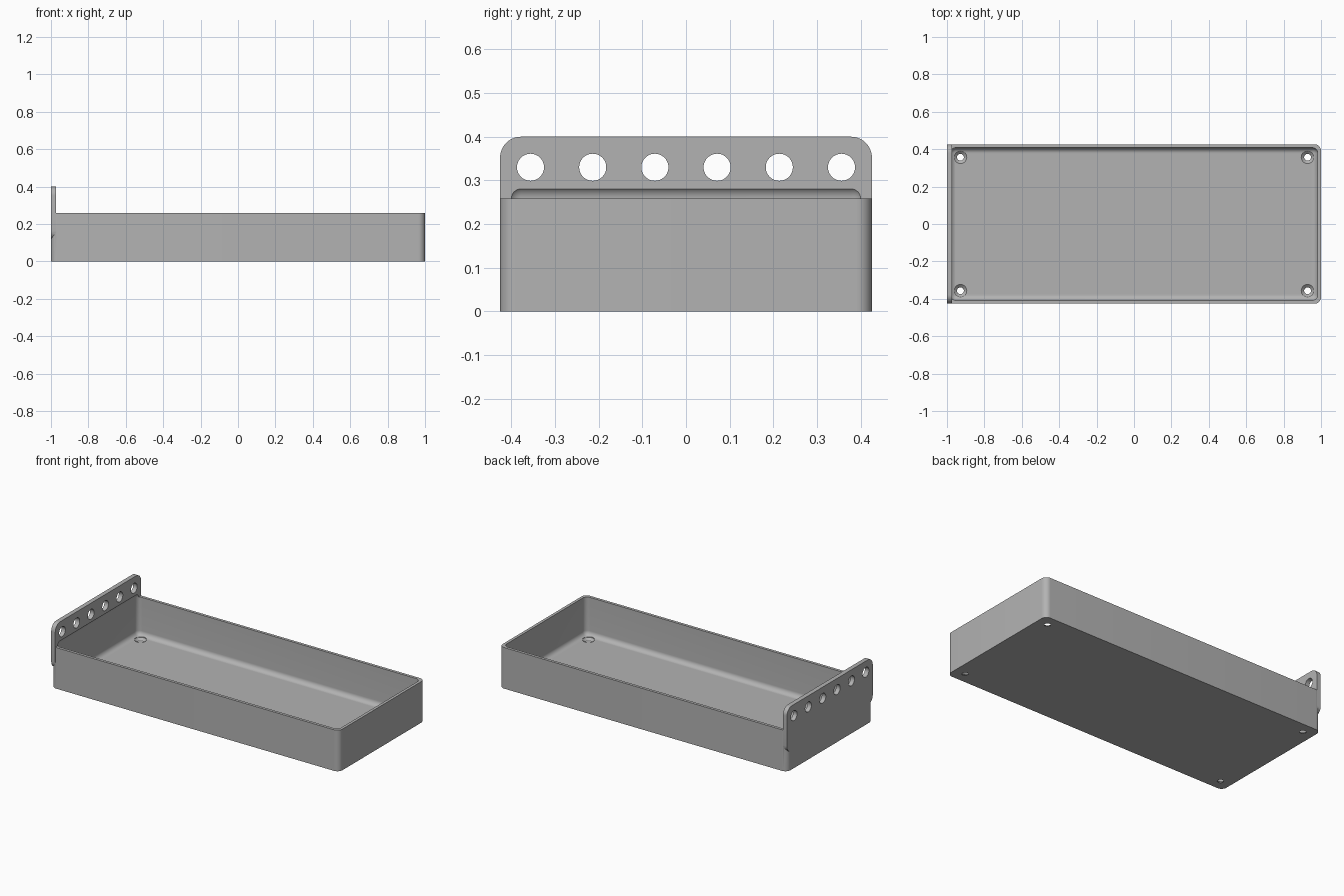
import bpy, bmesh
from math import radians
from mathutils import Matrix, Vector

cube = bpy.data.objects.get("Cube")
if cube:
    bpy.data.objects.remove(cube, do_unlink=True)

grey = bpy.data.materials.new("plain grey")
grey.use_nodes = True
colour = (0.45, 0.45, 0.45, 1)
grey.diffuse_color = colour
grey.node_tree.nodes["Principled BSDF"].inputs["Base Color"].default_value = colour


def make_object(name, bm):
    bmesh.ops.recalc_face_normals(bm, faces=bm.faces)
    mesh = bpy.data.meshes.new(name)
    bm.to_mesh(mesh)
    bm.free()
    mesh.materials.append(grey)
    obj = bpy.data.objects.new(name, mesh)
    bpy.context.collection.objects.link(obj)
    return obj


def rounded_box(name, low, high, radius, axis=None):
    """Box with rounded edges: all of them, or only those along one axis."""
    low, high = Vector(low), Vector(high)
    bm = bmesh.new()
    bmesh.ops.create_cube(bm, size=1)
    bmesh.ops.scale(bm, vec=high - low, verts=bm.verts)
    bmesh.ops.translate(bm, vec=(low + high) / 2, verts=bm.verts)
    edges = [e for e in bm.edges if axis is None
             or abs((e.verts[0].co - e.verts[1].co)[axis]) > 0.001]
    bmesh.ops.bevel(bm, geom=edges, offset=radius, offset_type='OFFSET',
                    segments=10, profile=0.5, affect='EDGES')
    return make_object(name, bm)


def cone(bm, r_low, r_high, depth, matrix):
    bmesh.ops.create_cone(bm, cap_ends=True, segments=48, radius1=r_low,
                          radius2=r_high, depth=depth, matrix=matrix)


def combine(target, other, operation):
    """Apply a boolean and discard the helper."""
    mod = target.modifiers.new("combine", 'BOOLEAN')
    mod.operation, mod.object, mod.solver = operation, other, 'EXACT'
    bpy.context.view_layer.objects.active = target
    bpy.ops.object.modifier_apply(modifier=mod.name)
    bpy.data.objects.remove(other, do_unlink=True)


HALF_Y, RIM, FLOOR, WALL = 0.426, 0.258, 0.018, 0.018

# Tray body with the hanging plate on its right end
tray = rounded_box("tray", (-1, -HALF_Y, 0), (1, HALF_Y, RIM), 0.035, axis=2)
plate = rounded_box("hanging_plate", (-1, -HALF_Y, 0.115), (-0.972, HALF_Y, 0.4),
                    0.048, axis=0)
combine(tray, plate, 'UNION')

# Hollow, whose rounded top also bites into the plate
hollow = rounded_box("hollow", (WALL - 1, WALL - HALF_Y, FLOOR),
                     (1 - WALL, HALF_Y - WALL, 0.288), 0.03)
combine(tray, hollow, 'DIFFERENCE')

# Row of round holes through the plate
bm = bmesh.new()
for i in range(6):
    spot = Matrix.Translation((-1, (i - 2.5) * 0.1425, 0.33))
    cone(bm, 0.031, 0.031, 0.2, spot @ Matrix.Rotation(radians(90), 4, 'Y'))
combine(tray, make_object("plate_holes", bm), 'DIFFERENCE')

# Countersunk screw holes in the floor corners
corners = [(x, y) for x in (-0.928, 0.928) for y in (-0.357, 0.357)]
for name, r_low, r_high, bottom, top in (
        ("screw_holes", 0.018, 0.018, -0.05, 0.03),
        ("countersinks", 0.018, 0.035, 0.003, FLOOR),
        ("countersink_clearance", 0.035, 0.035, FLOOR - 0.001, 0.06)):
    bm = bmesh.new()
    for x, y in corners:
        cone(bm, r_low, r_high, top - bottom,
             Matrix.Translation((x, y, (bottom + top) / 2)))
    combine(tray, make_object(name, bm), 'DIFFERENCE')

# Smooth curves, sharp edges
bpy.ops.object.select_all(action='DESELECT')
tray.select_set(True)
bpy.context.view_layer.objects.active = tray
bpy.ops.object.shade_smooth_by_angle(angle=radians(30))
